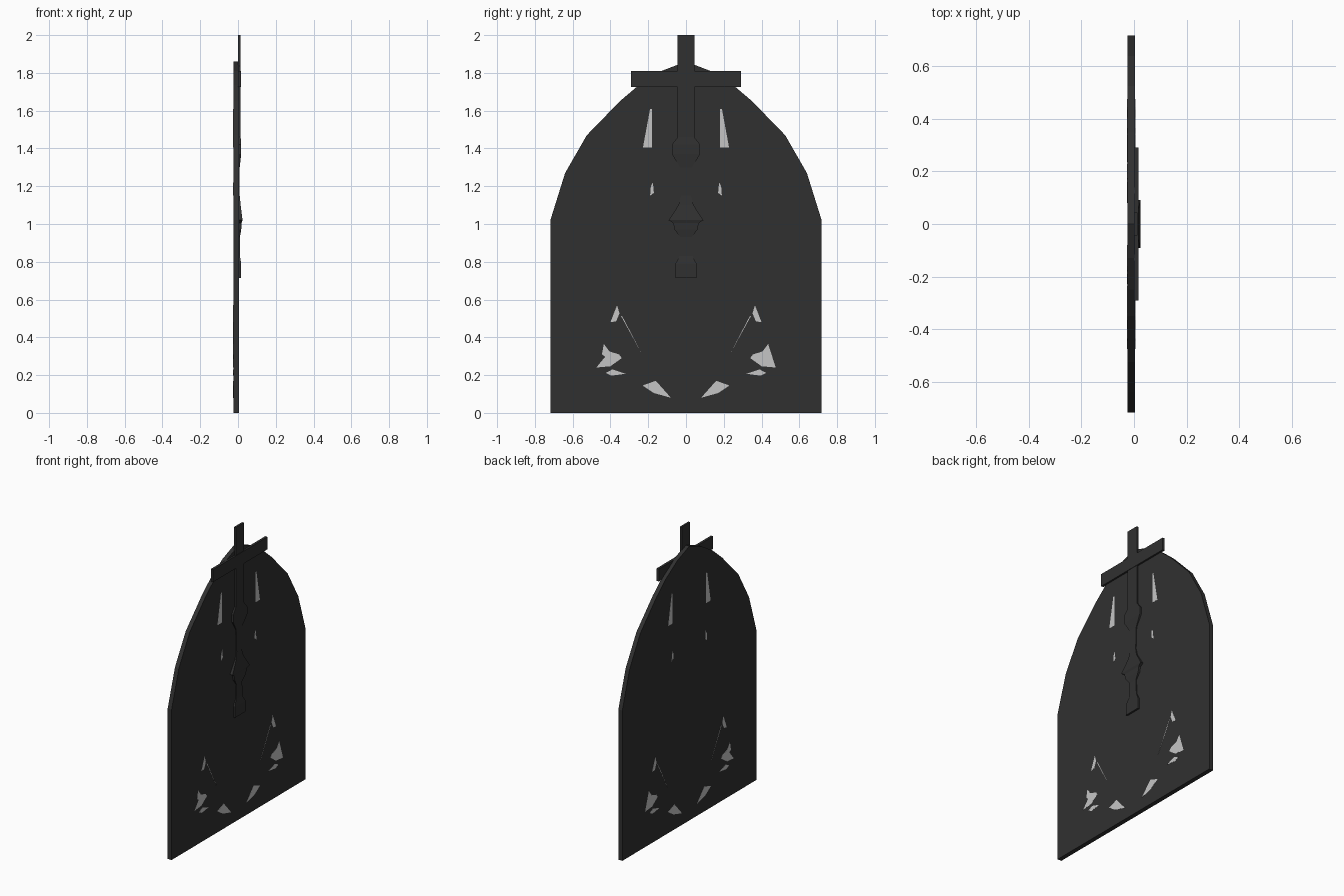
import bpy, bmesh
from mathutils import Matrix

if "Cube" in bpy.data.objects:
    bpy.data.objects.remove(bpy.data.objects["Cube"])


def material(name, v):
    m = bpy.data.materials.new(name)
    m.diffuse_color = (v, v, v, 1)
    m.use_nodes = True
    m.node_tree.nodes["Principled BSDF"].inputs["Base Color"].default_value = m.diffuse_color
    return m


iron = material("dark iron", 0.03)
pale = material("pale grey", 0.56)


def finish(name, bm, mat):
    bmesh.ops.remove_doubles(bm, verts=bm.verts, dist=0.0002)
    bmesh.ops.recalc_face_normals(bm, faces=bm.faces)
    for f in bm.faces:
        f.smooth = False
        f.material_index = 0
    me = bpy.data.meshes.new(name)
    bm.to_mesh(me)
    bm.free()
    me.materials.append(mat)
    ob = bpy.data.objects.new(name, me)
    bpy.context.collection.objects.link(ob)


def plate(name, loops, x0, x1, mat):
    """Flat plates in the YZ plane, from x0 to x1, one per outline."""
    bm = bmesh.new()
    for pts in loops:
        a = [bm.verts.new((x0, y, z)) for y, z in pts]
        b = [bm.verts.new((x1, y, z)) for y, z in pts]
        caps = [bm.faces.new(a), bm.faces.new(b)]
        for i in range(len(pts)):
            j = (i + 1) % len(pts)
            bm.faces.new((a[i], a[j], b[j], b[i]))
        bmesh.ops.triangulate(bm, faces=caps)
    finish(name, bm, mat)


def loft(name, rings, mat):
    """Relief bar from rings of (z, half width, depth)."""
    bm = bmesh.new()
    prev = None
    for z, w, d in rings:
        ring = [bm.verts.new(c) for c in
                ((0, -w, z), (d, -w, z), (d, w, z), (0, w, z))]
        if prev:
            for i in range(4):
                j = (i + 1) % 4
                bm.faces.new((prev[i], prev[j], ring[j], ring[i]))
        else:
            bm.faces.new(ring)
        prev = ring
    bm.faces.new(prev)
    finish(name, bm, mat)


def mirrored(pts):
    return [(-y, z) for y, z in reversed(pts)]


# Arched slab
BACK, FRONT = -0.025, 0.0045
half = [(0.718, 0), (0.718, 1.02), (0.64, 1.27), (0.525, 1.47), (0.35, 1.65),
        (0.25, 1.735), (0.13, 1.81)]
plate("arched_slab", [half + [(0, 1.86)] + mirrored(half)], BACK, FRONT, iron)

# Pale shards inlaid on both faces, mirrored left and right
shards = [
    [(0.18, 1.61), (0.19, 1.61), (0.228, 1.405), (0.18, 1.405)],
    [(0.175, 1.22), (0.186, 1.2), (0.19, 1.15), (0.17, 1.165)],
    [(0.365, 0.57), (0.40, 0.48), (0.37, 0.485), (0.352, 0.527)],
    [(0.345, 0.515), (0.235, 0.315), (0.338, 0.512)],
    [(0.435, 0.365), (0.445, 0.31), (0.41, 0.285), (0.475, 0.24),
     (0.40, 0.247), (0.34, 0.29), (0.355, 0.31), (0.405, 0.325)],
    [(0.425, 0.212), (0.39, 0.23), (0.32, 0.207), (0.395, 0.197)],
    [(0.23, 0.145), (0.16, 0.17), (0.08, 0.08), (0.17, 0.105)],
]
shards += [mirrored(s) for s in shards]
plate("front_shards", shards, FRONT - 0.001, FRONT + 0.0007, pale)
plate("back_shards", shards, BACK - 0.0007, BACK + 0.001, pale)

# Cross: turned upright and cross arm
loft("cross_upright", [
    (2.0, 0.044, 0.014), (1.46, 0.044, 0.014), (1.42, 0.075, 0.017),
    (1.37, 0.075, 0.017), (1.30, 0.032, 0.009), (1.15, 0.026, 0.009),
    (1.10, 0.04, 0.014), (1.02, 0.092, 0.024), (1.005, 0.068, 0.019),
    (0.97, 0.06, 0.017), (0.93, 0.03, 0.010), (0.83, 0.034, 0.010),
    (0.79, 0.056, 0.017), (0.715, 0.056, 0.017)], iron)
loft("cross_arm", [(1.725, 0.291, 0.0165), (1.81, 0.291, 0.0165)], iron)
